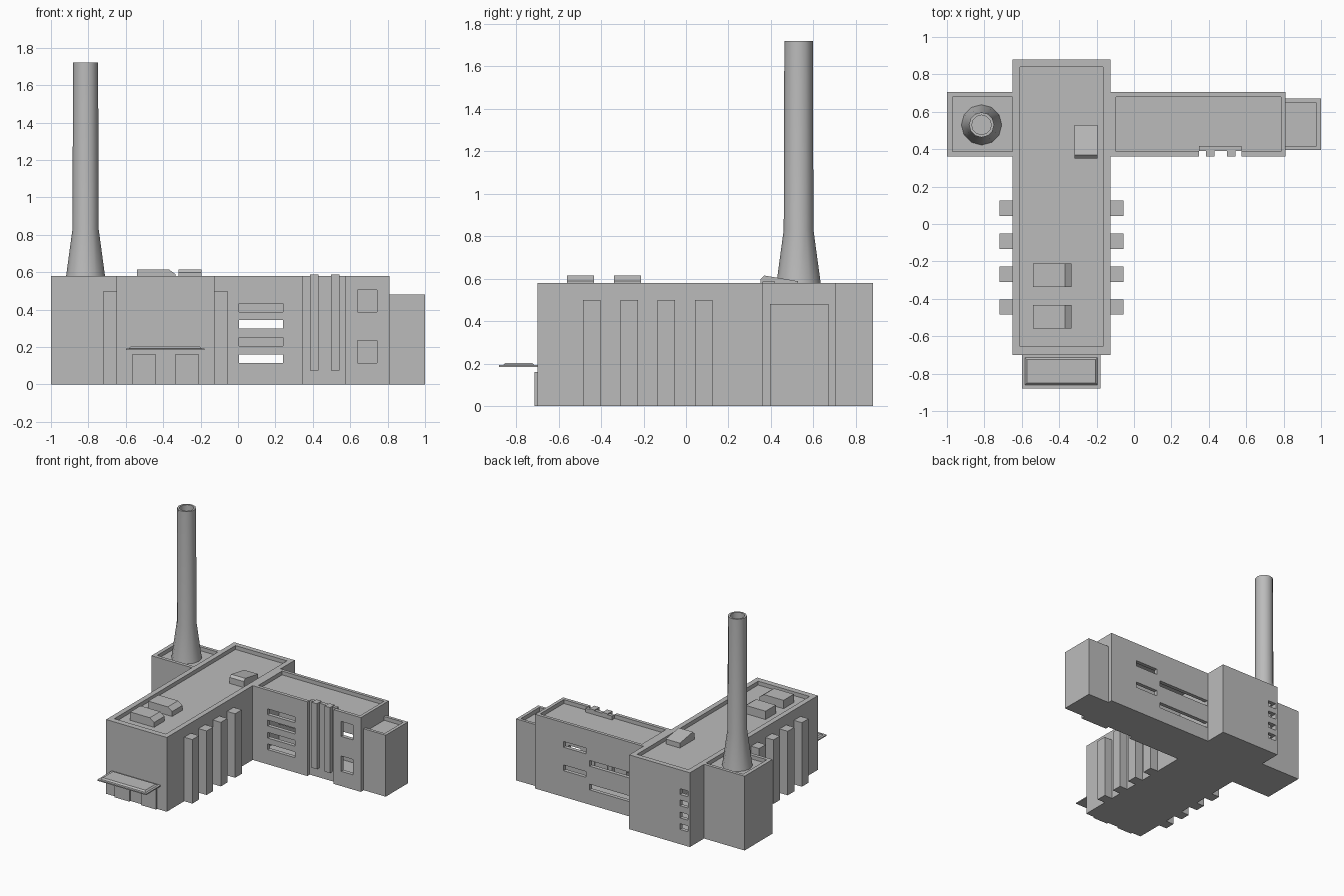
import bpy, bmesh, math
from mathutils import Vector

cube = bpy.data.objects.get("Cube")
if cube:
    bpy.data.objects.remove(cube)

grey = bpy.data.materials.new("concrete grey")
grey.use_nodes = True
GREY = (0.5, 0.5, 0.5, 1)
grey.diffuse_color = GREY
grey.node_tree.nodes["Principled BSDF"].inputs["Base Color"].default_value = GREY


def finish(name, bm):
    bmesh.ops.recalc_face_normals(bm, faces=bm.faces)
    mesh = bpy.data.meshes.new(name)
    bm.to_mesh(mesh)
    bm.free()
    mesh.materials.append(grey)
    obj = bpy.data.objects.new(name, mesh)
    bpy.context.collection.objects.link(obj)
    return obj


def box(name, x, y, z):
    """Box spanning the given (low, high) ranges."""
    bm = bmesh.new()
    bmesh.ops.create_cube(bm, size=1)
    for v in bm.verts:
        v.co = Vector([r[0] if c < 0 else r[1] for c, r in zip(v.co, (x, y, z))])
    return finish(name, bm)


def cut(obj, x, y, z):
    """Subtract a box from an object and apply the result."""
    cutter = box("cutter", x, y, z)
    cutter.hide_render = True
    mod = obj.modifiers.new("cut", "BOOLEAN")
    mod.operation = "DIFFERENCE"
    mod.solver = "EXACT"
    mod.object = cutter
    graph = bpy.context.evaluated_depsgraph_get()
    mesh = bpy.data.meshes.new_from_object(obj.evaluated_get(graph))
    obj.modifiers.clear()
    obj.data = mesh
    bpy.data.objects.remove(cutter)


def prism(name, points, axis, low, high):
    """Extrude a (side, height) profile along the x or y axis."""
    bm = bmesh.new()
    place = (lambda a, h: (low, a, h)) if axis == "x" else (lambda a, h: (a, low, h))
    face = bm.faces.new([bm.verts.new(place(a, h)) for a, h in points])
    new = bmesh.ops.extrude_face_region(bm, geom=[face])["geom"]
    step = Vector((high - low, 0, 0)) if axis == "x" else Vector((0, high - low, 0))
    bmesh.ops.translate(bm, vec=step, verts=[g for g in new if isinstance(g, bmesh.types.BMVert)])
    return finish(name, bm)


TOP, ROOF = 0.58, 0.55
ROWS = [(0.115, 0.16), (0.205, 0.25), (0.3, 0.345), (0.388, 0.433)]

# Main hall: hollow, with sunken roof and a column of rear windows
hall = box("main_hall", (-0.65, -0.125), (-0.7, 0.88), (0, TOP))
cut(hall, (-0.61, -0.165), (-0.655, 0.84), (ROOF, 0.7))
cut(hall, (-0.62, -0.155), (-0.67, 0.85), (0.03, 0.52))
for row in ROWS:
    cut(hall, (-0.635, -0.565), (0.83, 0.9), row)

# Side wing: hollow, with sunken roof
wing = box("side_wing", (-0.125, 0.81), (0.36, 0.705), (0, TOP))
cut(wing, (-0.095, 0.785), (0.387, 0.68), (ROOF, 0.7))
cut(wing, (-0.12, 0.78), (0.39, 0.675), (0.03, 0.52))
# Front windows
for row in ROWS:
    cut(wing, (0.005, 0.24), (0.3, 0.41), row)
for row in [(0.115, 0.235), (0.388, 0.505)]:
    cut(wing, (0.64, 0.743), (0.3, 0.41), row)
# Rear windows, alternating long and short rows
for i, row in enumerate(ROWS):
    cut(wing, (0.37, 0.565) if i % 2 else (-0.12, 0.34), (0.65, 0.8), row)

# Notch with recessed wall, fins and top bar
cut(wing, (0.347, 0.575), (0.3, 0.395), (-0.1, 0.7))
box("recess_wall", (0.347, 0.575), (0.39, 0.415), (0, ROOF))
box("recess_bar", (0.347, 0.575), (0.39, 0.418), (ROOF, TOP))
for i, x in enumerate((0.385, 0.497)):
    box(f"recess_fin_{i + 1}", (x, x + 0.045), (0.36, 0.418), (0.075, 0.587))

# Lower end block of the wing
end = box("end_block", (0.81, 1.0), (0.395, 0.67), (0, 0.48))
cut(end, (0.81, 0.975), (0.418, 0.647), (0.45, 0.6))

# Chimney base block
base = box("chimney_block", (-1.0, -0.65), (0.36, 0.705), (0, TOP))
cut(base, (-0.97, -0.65), (0.387, 0.68), (ROOF, 0.7))

# Flared hollow chimney, lathed from a profile
bm = bmesh.new()
SIDES = 12
profile = [(0.108, ROOF), (0.07, 0.83), (0.067, 1.72), (0.052, 1.72), (0.052, 1.62)]
rings = [[bm.verts.new((-0.815 + r * math.cos(2 * math.pi * k / SIDES),
                        0.53 + r * math.sin(2 * math.pi * k / SIDES), z))
          for k in range(SIDES)] for r, z in profile]
for a, b in zip(rings, rings[1:]):
    for k in range(SIDES):
        n = (k + 1) % SIDES
        bm.faces.new((a[k], a[n], b[n], b[k]))
bm.faces.new(rings[0])
bm.faces.new(rings[-1])
chimney = finish("chimney", bm)
bpy.ops.object.select_all(action="DESELECT")
chimney.select_set(True)
bpy.context.view_layer.objects.active = chimney
bpy.ops.object.shade_smooth_by_angle(angle=math.radians(40))

# Buttresses along both sides of the hall
for i in range(4):
    y = -0.485 + 0.176 * i
    for side, x in (("right", (-0.72, -0.65)), ("left", (-0.125, -0.055))):
        box(f"buttress_{side}_{i + 1}", x, (y, y + 0.082), (0, 0.5))

# Entrance doors and canopy
for i, x in enumerate((-0.568, -0.338)):
    box(f"door_{i + 1}", (x, x + 0.13), (-0.714, -0.7), (0, 0.16))
box("canopy", (-0.6, -0.178), (-0.88, -0.7), (0.184, 0.193))
rim = box("canopy_top", (-0.585, -0.193), (-0.862, -0.712), (0.192, 0.204))
for v in rim.data.vertices:
    if v.co.z > 0.2:
        v.co.x += 0.012 if v.co.x < -0.4 else -0.012
        v.co.y += 0.012 if v.co.y < -0.8 else -0.012

# Roof units with a sloping end, and one tilted unit
for i, y in enumerate((-0.56, -0.338)):
    prism(f"roof_unit_{i + 1}", [(-0.54, ROOF), (-0.333, ROOF), (-0.333, 0.588),
                                 (-0.37, 0.615), (-0.54, 0.615)], "y", y, y + 0.127)
prism("roof_unit_3", [(0.35, ROOF), (0.35, 0.597), (0.368, 0.615),
                      (0.528, 0.588), (0.528, ROOF)], "x", -0.317, -0.195)
